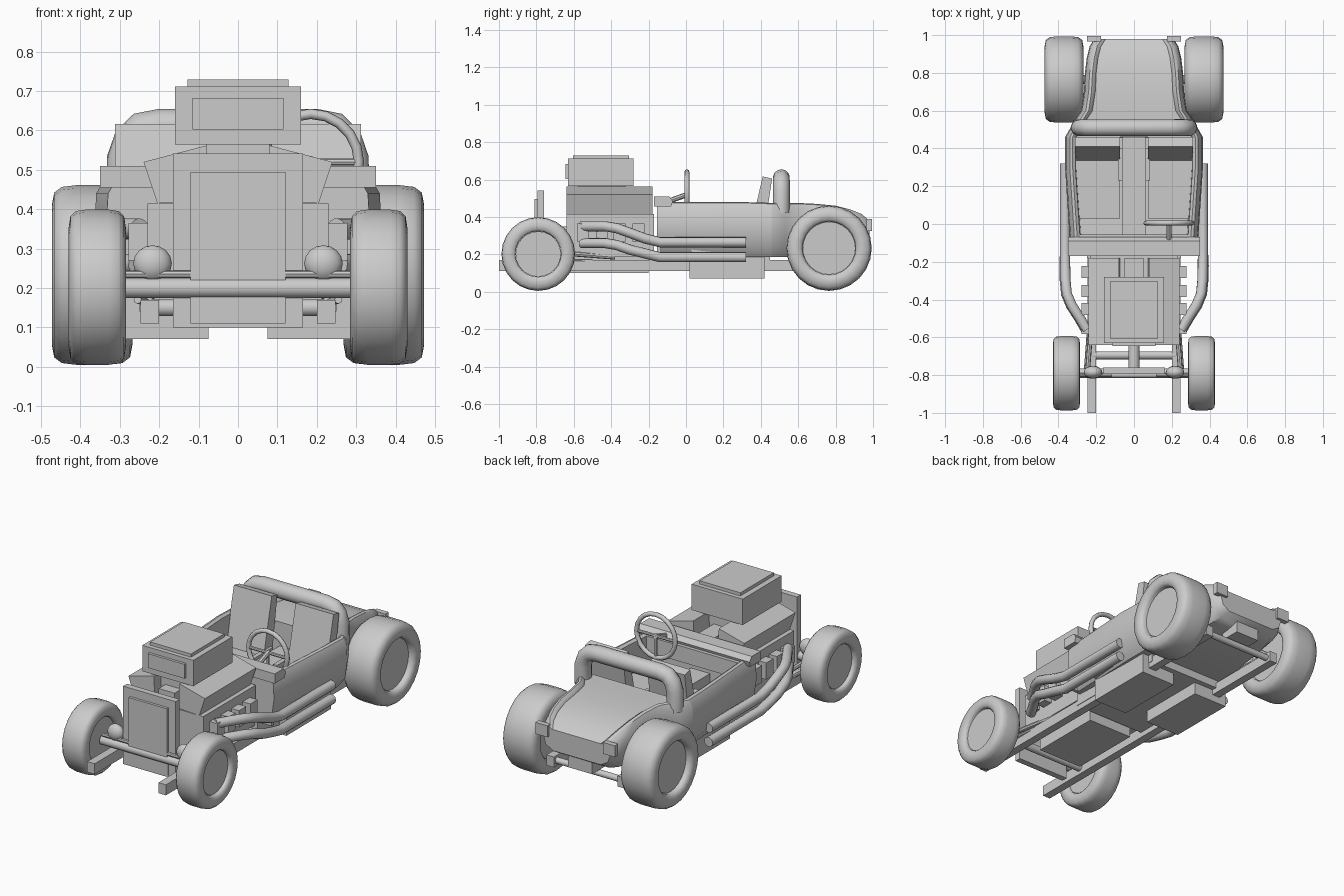
import bpy, bmesh, math
from mathutils import Vector

if "Cube" in bpy.data.objects:
    bpy.data.objects.remove(bpy.data.objects["Cube"])

def finish(name, bm, smooth=None):
    bmesh.ops.recalc_face_normals(bm, faces=bm.faces)
    me = bpy.data.meshes.new(name)
    bm.to_mesh(me)
    bm.free()
    ob = bpy.data.objects.new(name, me)
    bpy.context.collection.objects.link(ob)
    if smooth:
        bpy.ops.object.select_all(action='DESELECT')
        ob.select_set(True)
        bpy.context.view_layer.objects.active = ob
        bpy.ops.object.shade_smooth_by_angle(angle=math.radians(smooth))
    return ob

def loft(name, rings, smooth=None, close=False):
    bm = bmesh.new()
    vs = [[bm.verts.new(p) for p in r] for r in rings]
    n = len(vs[0])
    for a, b in zip(vs, vs[1:] + (vs[:1] if close else [])):
        for i in range(n):
            bm.faces.new((a[i], a[(i + 1) % n], b[(i + 1) % n], b[i]))
    if not close:
        bm.faces.new(vs[0])
        bm.faces.new(vs[-1])
    return finish(name, bm, smooth)

def box(name, x0, x1, y0, y1, z0, z1):
    return loft(name, [[(x0, y, z0), (x1, y, z0), (x1, y, z1), (x0, y, z1)] for y in (y0, y1)])

def prism_x(name, x0, x1, yz):
    return loft(name, [[(x, y, z) for y, z in yz] for x in (x0, x1)])

def tube(name, pts, r, sides=12):
    # sweep a circle along a polyline
    P = [Vector(p) for p in pts]
    rings, u = [], None
    for i, p in enumerate(P):
        t = (P[min(i + 1, len(P) - 1)] - P[max(i - 1, 0)]).normalized()
        if u is None:
            u = t.orthogonal()
        u = (u - t * u.dot(t)).normalized()
        v = t.cross(u)
        rings.append([p + r * (math.cos(a) * u + math.sin(a) * v)
                      for a in (k * math.tau / sides for k in range(sides))])
    return loft(name, rings, 40)

def lathe_x(name, c, profile, n=24):
    # revolve (x, radius) profile about a line parallel to x
    return loft(name, [[(c[0] + x, c[1] + r * math.cos(a), c[2] + r * math.sin(a)) for x, r in profile]
                       for a in (k * math.tau / n for k in range(n))], 50, close=True)

# body tub: (y, half width, top z, bottom z, open cabin)
stations = [(-.155, .335, .48, .20, 1), (.1, .352, .48, .19, 1), (.3, .365, .48, .185, 1),
            (.455, .365, .475, .185, 1), (.46, .365, .475, .185, 0), (.53, .325, .475, .185, 0),
            (.6, .28, .475, .185, 0), (.7, .265, .47, .19, 0), (.8, .26, .46, .2, 0),
            (.88, .25, .44, .21, 0), (.94, .235, .415, .225, 0), (.98, .21, .38, .25, 0)]
rings = []
for y, x, t, b, cabin in stations:
    h = t - b
    wall = b + .03 if cabin else t - .02
    half = [(x - .06, b), (x - .015, b + .2 * h), (x, b + .55 * h), (x - .005, t - .04),
            (x - .025, t - .005), (x - .04, t), (x - .055, t - .01), (x - .06, wall)]
    if y > .95:
        half[-1] = (x - .06, t - .01)
    rings.append([(px, y, z) for px, z in half] + [(-px, y, z) for px, z in half[::-1]])
loft('body_tub', rings, 40)
box('firewall', -.32, .32, -.155, -.135, .2, .47)
prism_x('cowl', -.35, .35, [(-.17, .455), (-.08, .455), (-.07, .485), (-.09, .51), (-.17, .51)])
box('dashboard', -.3, .3, -.1, -.055, .38, .47)
box('tunnel', -.06, .06, -.13, .46, .2, .32)
box('floor_pan', -.25, .25, -.18, .45, .14, .215)

# engine and radiator
box('engine_block', -.23, .23, -.64, -.17, .19, .415)
box('oil_pan', -.14, .14, -.62, -.2, .1, .2)
box('engine_valley', -.05, .05, -.64, -.18, .41, .5)
box('intake_neck', -.08, .08, -.58, -.32, .48, .57)
box('air_scoop', -.16, .16, -.63, -.28, .565, .712)
box('scoop_lid', -.128, .128, -.605, -.305, .712, .73)
box('scoop_mouth', -.115, .115, -.645, -.62, .602, .683)
box('radiator_shell', -.165, .165, -.795, -.76, .1, .542)
box('radiator_core', -.12, .12, -.81, -.79, .22, .495)
box('radiator_lower_panel', -.12, .12, -.8, -.79, .11, .22)
tube('fan_shaft', [(0, -.76, .32), (0, -.63, .32)], .03)

for s in (-1, 1):
    side = 'right' if s > 0 else 'left'
    def sx(pts): return [(s * x, y, z) for x, y, z in pts]
    def sbox(name, x0, x1, *a): return box(side + '_' + name, s * x0, s * x1, *a)

    # valve cover
    loft(side + '_valve_cover', [sx([(.075, y, .42), (.205, y, .415), (.24, y, .52), (.08, y, .562)])
                                 for y in (-.64, -.18)])
    # exhaust
    for k, (za, zb) in enumerate([(.35, .265), (.26, .185)]):
        xa = .0 if k == 0 else .005
        tube(f'{side}_exhaust_{k}', sx([(.25 + xa, -.56, za), (.285 + xa, -.5, za), (.33 + xa, -.43, za),
             (.355 + xa, -.37, za - .01), (.362 + xa, -.3, za - .035), (.364 + xa, -.22, zb + .02),
             (.365, -.14, zb), (.365, .32, zb)]), .027)
    for k, y in enumerate((-.55, -.45, -.355, -.255)):
        sbox(f'exhaust_port_{k}', .2, .278, y - .032, y + .032, .27, .365)

    # chassis rail and side tank
    sbox('chassis_rail', .2, .247, -1, .9, .11, .17)
    sbox('side_tank', .075, .29, .02, .42, .07, .22)

    # seat
    a, b = .075, .313
    sbox('seat_cushion', a, b, .03, .4, .2, .3)
    prism_x(side + '_seat_back', s * a, s * b,
            [(.33, .27), (.41, .27), (.46, .605), (.41, .617)])
    sbox('seat_bolster', a - .015, a + .01, .23, .4, .2, .335)

    # wheels: name, y, radius, inner x, outer x, hub radius
    for nm, y, r, x0, x1, hr in (('front', -.79, .197, .285, .43, .122), ('rear', .765, .228, .268, .473, .142)):
        w, d = (x1 - x0) / 2, r - hr
        prof = [(-w * .8, hr), (-w * .95, hr + d * .12), (-w, hr + d * .4), (-w * .94, r - d * .22),
                (-w * .75, r - d * .05), (-w * .4, r), (w * .4, r), (w * .75, r - d * .05),
                (w * .94, r - d * .22), (w, hr + d * .4), (w * .95, hr + d * .12), (w * .8, hr)]
        c = (s * (x0 + x1) / 2, y, r + .005)
        lathe_x(f'{side}_{nm}_tire', c, prof)
        tube(f'{side}_{nm}_hub', [(c[0] - w * .65, y, c[2]), (c[0] + w * .65, y, c[2])], hr - .001, 24)

    # headlamp
    bm = bmesh.new()
    bmesh.ops.create_uvsphere(bm, u_segments=16, v_segments=8, radius=.049)
    lamp = finish(side + '_headlamp', bm, 50)
    lamp.location = (s * .217, -.785, .262)
    lamp.scale = (1, .7, .95)

    # suspension links
    tube(side + '_front_radius_rod', sx([(.245, -.77, .215), (.215, -.38, .185)]), .013, 8)
    tube(side + '_front_lower_rod', sx([(.255, -.77, .17), (.235, -.5, .165)]), .01, 8)
    tube(side + '_rear_link', sx([(.25, .76, .2), (.225, .4, .2)]), .014, 8)
    # tail lamp
    sbox('tail_lamp', .175, .25, .965, .995, .325, .39)

# axles and cross members
tube('front_axle', [(-.3, -.79, .2), (.3, -.79, .2)], .026)
tube('tie_rod', [(-.29, -.8, .235), (.29, -.8, .235)], .01, 8)
tube('front_cross_member', [(-.22, -.695, .15), (.22, -.695, .15)], .022)
tube('rear_axle', [(-.29, .765, .225), (.29, .765, .225)], .026)
tube('rear_cross_member', [(-.22, .87, .14), (.22, .87, .14)], .018)
box('rear_box', -.075, .075, .83, .95, .165, .25)

# roll bar
arc = [(.29, .42), (.288, .53), (.272, .575), (.245, .602), (.2, .61)]
tube('roll_bar', [(-x, .51, z) for x, z in arc] + [(x, .51, z) for x, z in arc[::-1]], .045, 14)

# steering wheel, spokes and column
C = (.185, .005, .52)
bpy.ops.mesh.primitive_torus_add(location=C, rotation=(math.radians(90), 0, 0), major_radius=.122,
                                 minor_radius=.013, major_segments=20, minor_segments=8)
bpy.context.object.name = 'steering_wheel'
bpy.ops.object.shade_smooth_by_angle(angle=math.radians(50))
for k, ang in enumerate((0, 180, 270)):
    a = math.radians(ang)
    tube(f'steering_spoke_{k}', [C, (C[0] + .12 * math.cos(a), C[1], C[2] + .12 * math.sin(a))], .009, 8)
tube('steering_column', [(.185, -.12, .475), (.185, .012, .522)], .014, 8)
